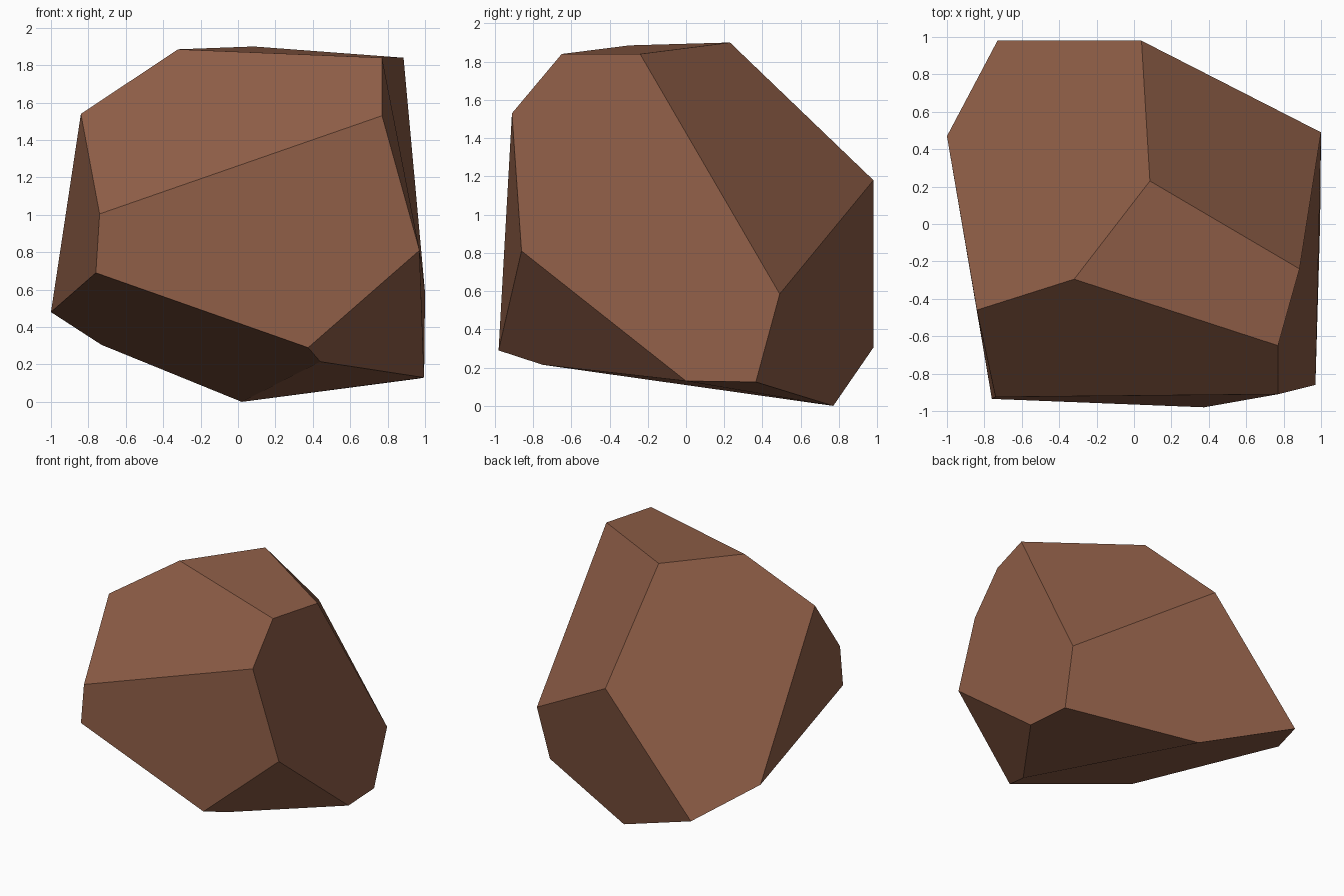
import bpy
import bmesh
from mathutils import Vector

default_cube = bpy.data.objects.get("Cube")
if default_cube:
    bpy.data.objects.remove(default_cube, do_unlink=True)


def make_material(name, colour):
    material = bpy.data.materials.new(name)
    material.use_nodes = True
    material.diffuse_color = colour
    shader = next(node for node in material.node_tree.nodes
                  if node.type == "BSDF_PRINCIPLED")
    shader.inputs["Base Color"].default_value = colour
    return material


# Corners of the boulder, one letter each
corners = {
    # crown
    "A": (-.32, -.295, 1.885), "B": (.085, .23, 1.9),
    "C": (.885, -.24, 1.84), "D": (.77, -.65, 1.84),
    # shoulders
    "E": (-.84, -.46, 1.54), "F": (.77, -.91, 1.53),
    "G": (-.74, -.925, 1.005), "R": (.04, .98, 1.18),
    # waist
    "H": (-.76, -.935, .69), "I": (-1, .47, .48),
    "P": (.97, -.86, .81), "Q": (1, .49, .585),
    # foot
    "J": (-.73, .98, .305), "K": (.02, .77, 0),
    "L": (.375, -.98, .29), "M": (.44, -.75, .215),
    "N": (.995, 0, .13), "O": (.97, .365, .125),
}

# Broad chiselled facets, each walking round its corners;
# the first corner decides where a slightly warped facet folds
facets = {
    "crown": "ABCD",
    "upper front": "EADFG",
    "lower front": "PFGHL",
    "dented side": "OQCDFPN",
    "sloping top": "ABRJIE",
    "upper back": "BCQR",
    "lower back": "RQOKJ",
    "narrow side": "EGHI",
    "front underside": "IJKMLH",
    "base": "KONM",
    "chipped corner": "PNML",
}

bm = bmesh.new()
verts = {key: bm.verts.new(Vector(point)) for key, point in corners.items()}
for loop in facets.values():
    bm.faces.new([verts[key] for key in loop])
bmesh.ops.recalc_face_normals(bm, faces=bm.faces)

# Flat-shaded boulder
mesh = bpy.data.meshes.new("boulder")
bm.to_mesh(mesh)
bm.free()
mesh.materials.append(make_material("warm brown stone", (.27, .11, .062, 1)))
boulder = bpy.data.objects.new("boulder", mesh)
bpy.context.scene.collection.objects.link(boulder)
